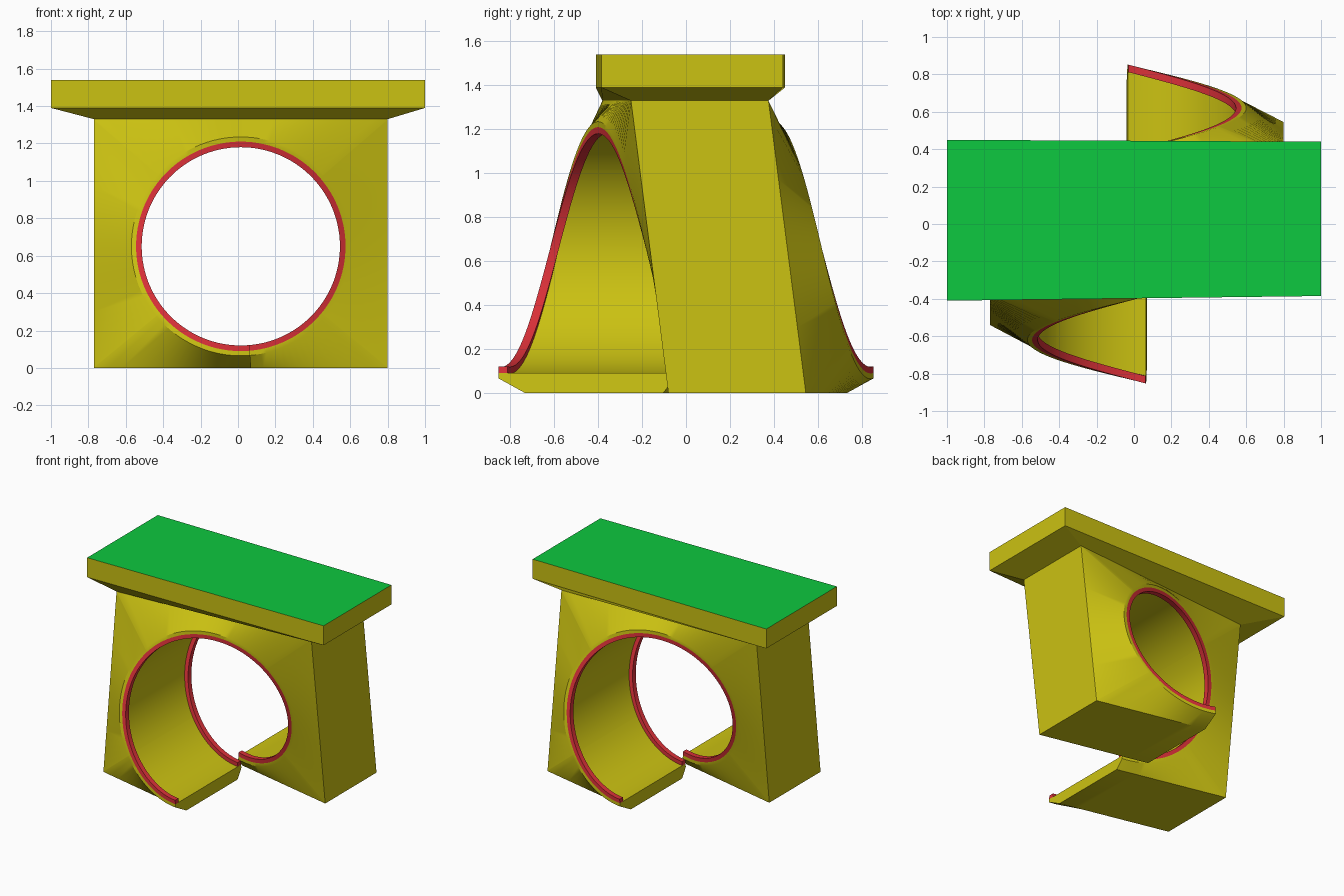
import bpy, math

if "Cube" in bpy.data.objects:
    bpy.data.objects.remove(bpy.data.objects["Cube"])

CX, CZ = 0.015, 0.65           # tunnel axis
DEPTH, LIP = 0.80, 0.04        # tunnel length, rim width
R_LIP, R_BORE, R_RIM = 0.53, 0.56, 0.585
HW, TOP = 0.785, 1.33          # pier block half width and height
A0, A1 = math.radians(-4.9), math.radians(364.9)


def material(name, rgb):
    m = bpy.data.materials.new(name)
    m.diffuse_color = (*rgb, 1)
    m.use_nodes = True
    m.node_tree.nodes["Principled BSDF"].inputs["Base Color"].default_value = m.diffuse_color
    return m


YELLOW = material("yellow", (0.60, 0.54, 0.006))
GREEN = material("green", (0.004, 0.58, 0.05))
RED = material("red", (0.70, 0.03, 0.04))


def make(name, verts, faces, mat, smooth=True):
    me = bpy.data.meshes.new(name)
    me.from_pydata(verts, [], faces)
    me.validate()
    me.materials.append(mat)
    ob = bpy.data.objects.new(name, me)
    bpy.context.collection.objects.link(ob)
    if smooth:
        bpy.ops.object.select_all(action='DESELECT')
        ob.select_set(True)
        bpy.context.view_layer.objects.active = ob
        bpy.ops.object.shade_smooth_by_angle(angle=math.radians(30))
    return ob


# Block outline, walked from the floor end up the left side and round: x, z (about the axis), y
e = CZ * math.tan(-A0)
outline = [(e, -CZ, -0.73), (-HW, -CZ, -0.54), (-HW, TOP - CZ, -0.38),
           (HW, TOP - CZ, -0.25), (HW, -CZ, -0.08), (-e, -CZ, 0.105)]
corner = [math.atan2(-x, -z) % math.tau for x, z, _ in outline]
corner[0], corner[-1] = A0, A1
N = 120
angles = sorted([A0 + (A1 - A0) * i / N for i in range(N + 1)] + corner[1:-1])


def on_outline(a):
    """Point where a ray from the axis meets the block outline."""
    k = next(i for i in range(5) if a <= corner[i + 1] + 1e-9)
    p, q = outline[k], outline[k + 1]
    dx, dz = -math.sin(a), -math.cos(a)
    cp, cq = p[0] * dz - p[1] * dx, q[0] * dz - q[1] * dx
    s = cp / (cp - cq)
    return [p[i] + s * (q[i] - p[i]) for i in range(3)]


def section(a):
    """Cross-section of the twisted arch at one angle."""
    f = -0.40 + 0.88 * (a / math.tau - 0.5)
    b = f + DEPTH
    ring = lambda r, y: (CX - r * math.sin(a), y, CZ - r * math.cos(a))
    x, z, y = on_outline(a)
    return [ring(R_LIP, f), ring(R_BORE, f), ring(R_RIM, f),
            (CX + x, y, CZ + z), (CX + x, y + 0.625, CZ + z),
            ring(R_RIM, b), ring(R_BORE, b), ring(R_LIP, b),
            ring(R_LIP, b - LIP), ring(R_BORE, b - LIP),
            ring(R_BORE, f + LIP), ring(R_LIP, f + LIP)]


sections = [section(a) for a in angles]


def sweep(name, idx, mat, closed=False, open_edge=False):
    """Skin the chosen section points along the arch; closed adds end caps."""
    m, n = len(idx), len(sections)
    verts = [s[i] for s in sections for i in idx]
    faces = []
    for k in range(n - 1):
        for j in range(m if closed and not open_edge else m - 1):
            q = [k * m + j, (k + 1) * m + j,
                 (k + 1) * m + (j + 1) % m, k * m + (j + 1) % m]
            # the block's top is covered by the deck
            if all(verts[v][2] > TOP - 1e-5 for v in q):
                continue
            faces.append(q)
    if closed:
        faces += [list(range(m)), [(n - 1) * m + j for j in reversed(range(m))]]
    return make(name, verts, faces, mat)


# Arch block, bore lining and the two raised rims
sweep("arch_block", [1, 2, 3, 4, 5, 6, 9, 10], YELLOW, closed=True, open_edge=True).data
sweep("bore_lining", [9, 10], GREEN)
sweep("front_rim", [10, 11, 0, 1], RED, closed=True, open_edge=True)
sweep("back_rim", [6, 7, 8, 9], RED, closed=True, open_edge=True)

# Deck: flared underside rising to the slab, with a separate top surface
base = [(CX - HW, -0.38), (CX + HW, -0.25), (CX + HW, 0.375), (CX - HW, 0.245)]
edge = [(-1, -0.41), (1, -0.385), (1, 0.44), (-1, 0.45)]
verts = [(x, y, z) for ring, z in ((base, TOP), (edge, 1.39), (edge, 1.54)) for x, y in ring]
faces = [[r + i, r + (i + 1) % 4, r + 4 + (i + 1) % 4, r + 4 + i]
         for r in (0, 4) for i in range(4)]
make("deck_sides", verts, faces, YELLOW, smooth=False)
make("deck_top", verts[8:], [[0, 1, 2, 3]], GREEN, smooth=False)
